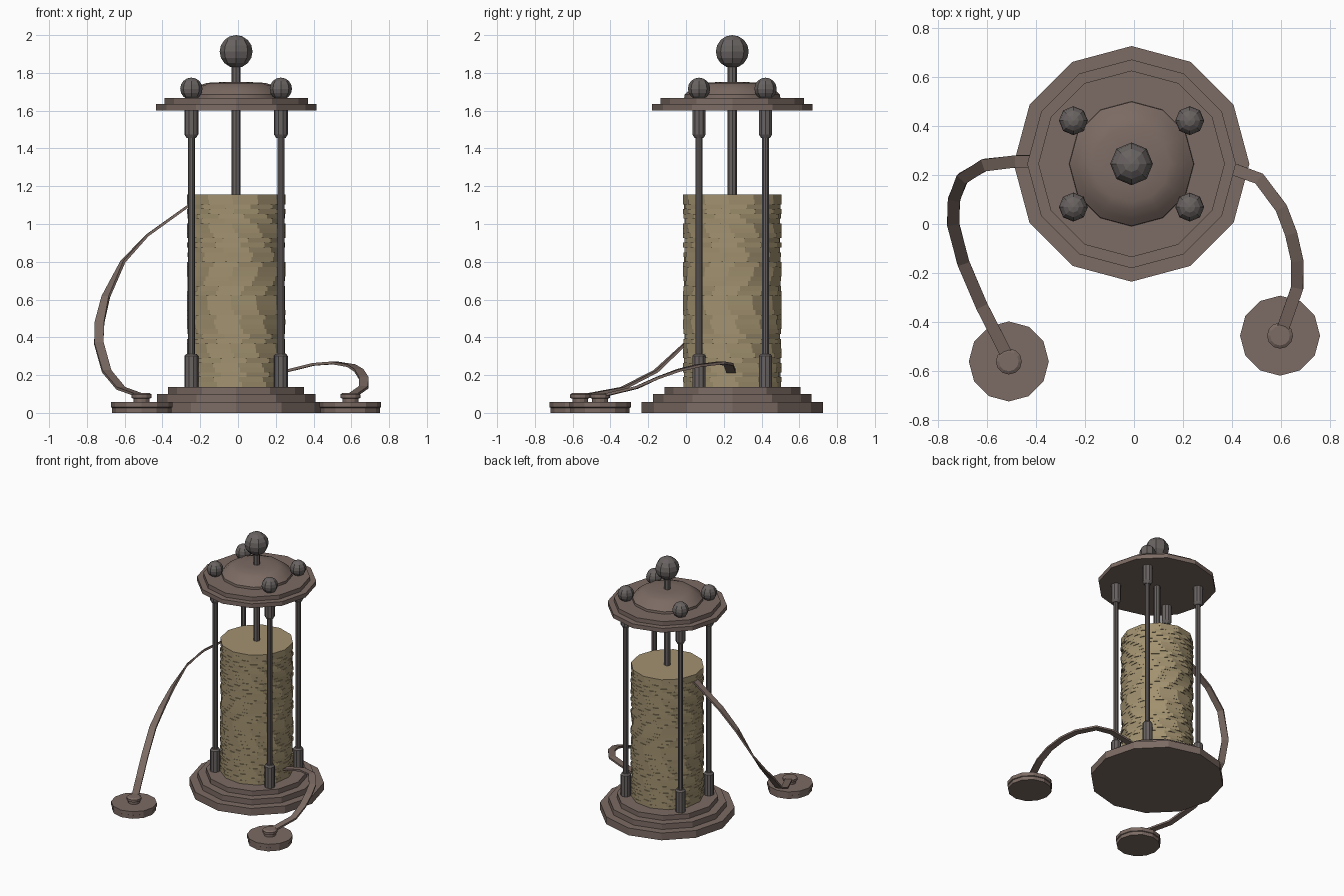
import bpy, bmesh, math, random
from mathutils import Vector

if "Cube" in bpy.data.objects:
    bpy.data.objects.remove(bpy.data.objects["Cube"])

random.seed(4)
CX, CY = -0.01, 0.245


def material(name, rgb):
    m = bpy.data.materials.new(name)
    m.diffuse_color = (*rgb, 1)
    m.use_nodes = True
    m.node_tree.nodes["Principled BSDF"].inputs["Base Color"].default_value = m.diffuse_color
    return m


COPPER = material("worn_copper", (0.20, 0.145, 0.125))
STEEL = material("dark_steel", (0.14, 0.125, 0.12))
PAPER = material("tan_discs", (0.36, 0.285, 0.16))


def finish(bm, name, mat):
    bmesh.ops.recalc_face_normals(bm, faces=bm.faces)
    me = bpy.data.meshes.new(name)
    bm.to_mesh(me)
    bm.free()
    me.materials.append(mat)
    ob = bpy.data.objects.new(name, me)
    bpy.context.collection.objects.link(ob)
    return ob


def add_lathe(bm, profile, x, y, n, phase=0.0):
    """Revolve (radius, z) points into a closed, capped solid."""
    rings = []
    for r, z in profile:
        rings.append([bm.verts.new((x + r * math.cos(phase + math.tau * i / n),
                                    y + r * math.sin(phase + math.tau * i / n), z))
                      for i in range(n)])
    for a, b in zip(rings, rings[1:]):
        for i in range(n):
            j = (i + 1) % n
            bm.faces.new((a[i], a[j], b[j], b[i]))
    bm.faces.new(rings[0][::-1])
    bm.faces.new(rings[-1])


def lathe(name, profile, x, y, n, mat):
    bm = bmesh.new()
    add_lathe(bm, profile, x, y, n)
    return finish(bm, name, mat)


def ball(name, x, y, z, r, mat):
    bm = bmesh.new()
    bmesh.ops.create_uvsphere(bm, u_segments=8, v_segments=8, radius=r)
    bmesh.ops.translate(bm, verts=bm.verts, vec=(x, y, z))
    return finish(bm, name, mat)


def ribbon(name, points, mat, width=0.05, thick=0.014):
    """Flat strap whose width stays horizontal along the path."""
    pts = [Vector(p) for p in points]
    bm = bmesh.new()
    rings = []
    for i, p in enumerate(pts):
        t = (pts[min(i + 1, len(pts) - 1)] - pts[max(i - 1, 0)]).normalized()
        side = t.cross(Vector((0, 0, 1))).normalized()
        up = side.cross(t).normalized()
        rings.append([bm.verts.new(p + side * (a * width / 2) + up * (b * thick / 2))
                      for a, b in ((-1, -1), (1, -1), (1, 1), (-1, 1))])
    for a, b in zip(rings, rings[1:]):
        for i in range(4):
            j = (i + 1) % 4
            bm.faces.new((a[i], a[j], b[j], b[i]))
    bm.faces.new(rings[0][::-1])
    bm.faces.new(rings[-1])
    return finish(bm, name, mat)


# Stepped base and top plate
lathe("base", [(0.48, 0), (0.48, 0.057), (0.42, 0.057), (0.42, 0.1),
               (0.36, 0.1), (0.36, 0.138)], CX, CY, 12, COPPER)
lathe("top_plate", [(0.425, 1.602), (0.425, 1.635), (0.38, 1.635), (0.38, 1.667)],
      CX, CY, 12, COPPER)

# Smooth low dome on the plate
dome = lathe("dome", [(0.255, 1.66), (0.253, 1.685), (0.225, 1.71), (0.19, 1.735),
                      (0.155, 1.747), (0.08, 1.751)], CX, CY, 12, COPPER)
bpy.context.view_layer.objects.active = dome
dome.select_set(True)
bpy.ops.object.shade_smooth_by_angle(angle=math.radians(35))

# Pile of discs, each turned a little differently
bm = bmesh.new()
LAYERS, Z0, Z1 = 40, 0.138, 1.155
h = (Z1 - Z0) / LAYERS
for k in range(LAYERS):
    z = Z0 + k * h
    add_lathe(bm, [(0.261, z), (0.261, z + h)], CX, CY, 12, random.uniform(0, math.tau / 12))
finish(bm, "disc_pile", PAPER)

# Central rod and its ball
lathe("centre_rod", [(0.024, 1.1), (0.024, 1.86)], CX, CY, 8, STEEL)
ball("top_ball", CX, CY, 1.913, 0.087, STEEL)

# Four columns with sleeves at both ends and a ball above the plate
for sx in (-1, 1):
    for sy in (-1, 1):
        x, y = CX + sx * 0.237, CY + sy * 0.176
        lathe("column", [(0.037, 0.13), (0.037, 0.3), (0.028, 0.312), (0.019, 0.312),
                         (0.019, 1.455), (0.025, 1.455), (0.037, 1.475), (0.037, 1.605)],
              x, y, 10, STEEL)
        ball("column_ball", x, y, 1.716, 0.059, STEEL)

# Two contact discs with small knobs
CONTACT = [(0.157, 0), (0.157, 0.027), (0.163, 0.03), (0.163, 0.058), (0.042, 0.058),
           (0.042, 0.075), (0.053, 0.08), (0.053, 0.098), (0.04, 0.106)]
for name, x, y in (("left_contact", -0.51, -0.56), ("right_contact", 0.595, -0.455)):
    lathe(name, CONTACT, x, y, 12, COPPER)

# Straps from the pile to the contacts
ribbon("left_strap", [(-0.25, 0.255, 1.105), (-0.48, 0.255, 0.94), (-0.61, 0.24, 0.8),
                      (-0.7, 0.185, 0.615), (-0.733, 0.1, 0.48), (-0.737, 0, 0.37),
                      (-0.695, -0.16, 0.22), (-0.62, -0.335, 0.13), (-0.51, -0.55, 0.09)],
       COPPER)
ribbon("right_strap", [(0.23, 0.24, 0.215), (0.4, 0.225, 0.257), (0.51, 0.185, 0.265),
                       (0.6, 0.065, 0.25), (0.64, -0.04, 0.225), (0.665, -0.15, 0.185),
                       (0.665, -0.26, 0.135), (0.6, -0.445, 0.09)], COPPER)
